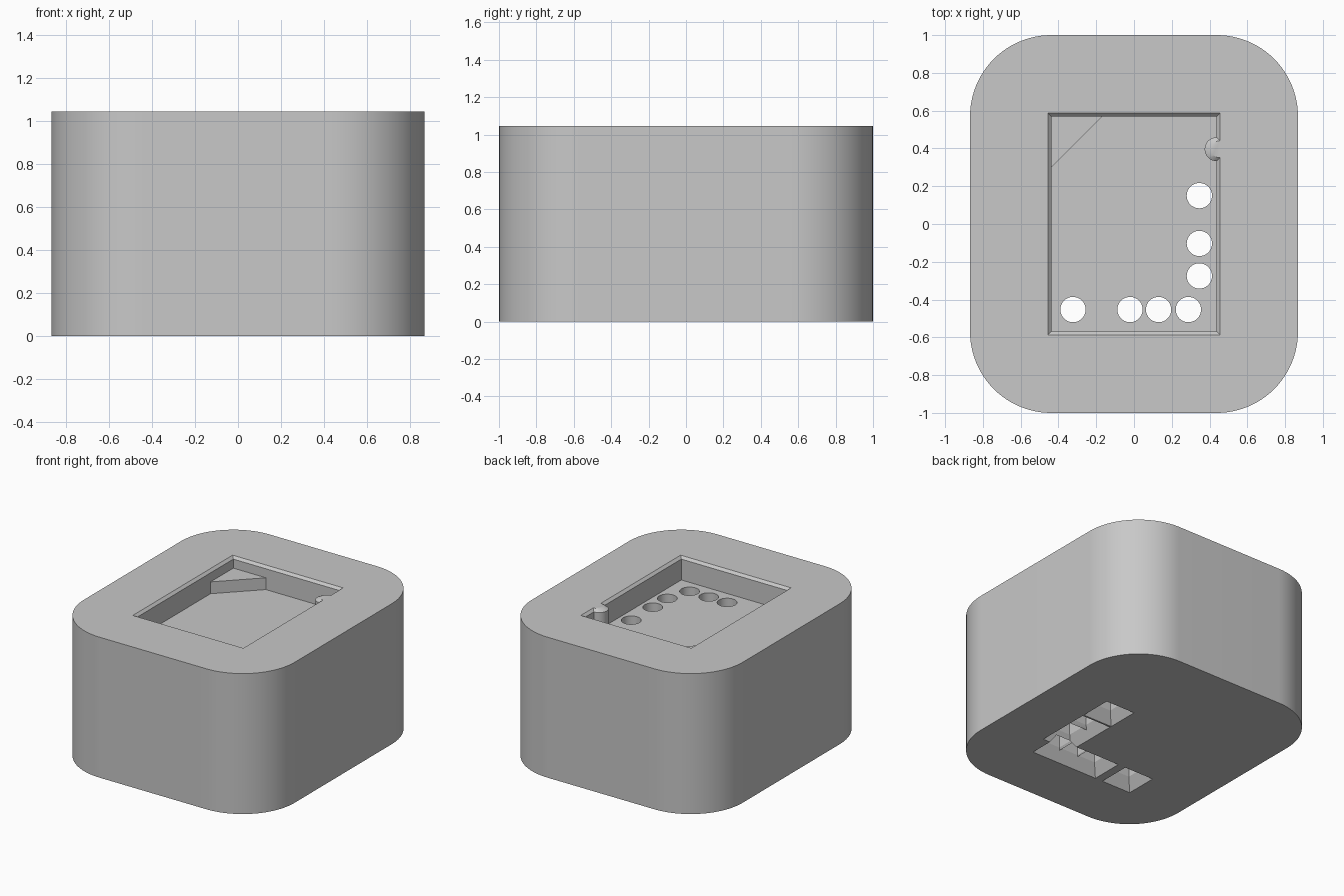
import bpy, bmesh
from math import cos, sin, pi, radians

if "Cube" in bpy.data.objects:
    bpy.data.objects.remove(bpy.data.objects["Cube"])

HEIGHT, FLOOR, SHELF, RIM = 1.045, 0.872, 0.96, 0.018
HOLE_R, FUNNEL, SHAFT = 0.067, 0.12, 0.07

grey = bpy.data.materials.new("plain grey")
grey.use_nodes = True
grey.diffuse_color = (0.58, 0.58, 0.58, 1)
grey.node_tree.nodes["Principled BSDF"].inputs["Base Color"].default_value = grey.diffuse_color


def arc(cx, cy, r, start, end, n):
    angles = [radians(start + (end - start) * i / n) for i in range(n + 1)]
    return [(cx + r * cos(a), cy + r * sin(a)) for a in angles]


def loft(name, layers):
    """Solid through matching outlines, given as (z, points) from bottom to top."""
    bm = bmesh.new()
    rings = [[bm.verts.new((x, y, z)) for x, y in pts] for z, pts in layers]
    n = len(rings[0])
    for low, high in zip(rings, rings[1:]):
        for i in range(n):
            j = (i + 1) % n
            bm.faces.new((low[i], low[j], high[j], high[i]))
    bm.faces.new(rings[0][::-1])
    bm.faces.new(rings[-1])
    bmesh.ops.recalc_face_normals(bm, faces=bm.faces)
    mesh = bpy.data.meshes.new(name)
    bm.to_mesh(mesh)
    bm.free()
    mesh.materials.append(grey)
    obj = bpy.data.objects.new(name, mesh)
    bpy.context.collection.objects.link(obj)
    return obj


def cut(body, cutter):
    """Subtract the cutter and discard it."""
    mod = body.modifiers.new("cut", "BOOLEAN")
    mod.operation, mod.solver, mod.object = "DIFFERENCE", "EXACT", cutter
    cutter.hide_render = True
    bpy.context.view_layer.objects.active = body
    bpy.ops.object.modifier_apply(modifier=mod.name)
    bpy.data.objects.remove(cutter)


def square(x, y, h):
    return [(x - h, y - h), (x + h, y - h), (x + h, y + h), (x - h, y + h)]


def pocket_outline(grow=0.0, corner=0.0):
    """Rectangle with a round post on its right wall and an optional cut corner."""
    x, y = 0.437 + grow, 0.569 + grow
    post = arc(0.437 + grow, 0.396, 0.063 - grow, 270, 90, 20)
    back = [(x, y), (-x + corner, y)]
    if corner:
        back.append((-x, y - corner))
    return [(-x, -y), (x, -y)] + post + back


# Rounded block
outline = []
for sx, sy, start in ((1, 1, 0), (-1, 1, 90), (-1, -1, 180), (1, -1, 270)):
    outline += arc(sx * 0.438, sy * 0.57, 0.43, start, start + 90, 24)
block = loft("block", [(0, outline), (HEIGHT, outline)])

# Pocket with bevelled rim, then the deeper part that leaves a corner shelf
top = pocket_outline(RIM)
cut(block, loft("pocket", [(SHELF, pocket_outline()), (HEIGHT - RIM, pocket_outline()),
                           (HEIGHT, top), (HEIGHT + 0.1, top)]))
deep = pocket_outline(corner=0.268)
cut(block, loft("deep_pocket", [(FLOOR, deep), (SHELF + 0.01, deep)]))

# Pin holes: round at the pocket floor, square shaft below, flared at the base
holes = [(0.346, y) for y in (0.15, -0.103, -0.275)]
holes += [(x, -0.453) for x in (-0.323, -0.021, 0.13, 0.288)]
for x, y in holes:
    flare = 0.084
    spread = (FUNNEL - SHAFT) * 0.05 / flare
    cut(block, loft("funnel", [(-0.05, square(x, y, FUNNEL + spread)),
                               (flare, square(x, y, SHAFT)),
                               (0.72, square(x, y, SHAFT))]))
    circle = arc(x, y, HOLE_R, 0, 360, 40)[:-1]
    cut(block, loft("round_hole", [(0.68, circle), (FLOOR + 0.05, circle)]))

# Smooth rounded walls, sharp edges
bpy.ops.object.select_all(action="DESELECT")
block.select_set(True)
bpy.context.view_layer.objects.active = block
bpy.ops.object.shade_smooth_by_angle(angle=radians(30))
